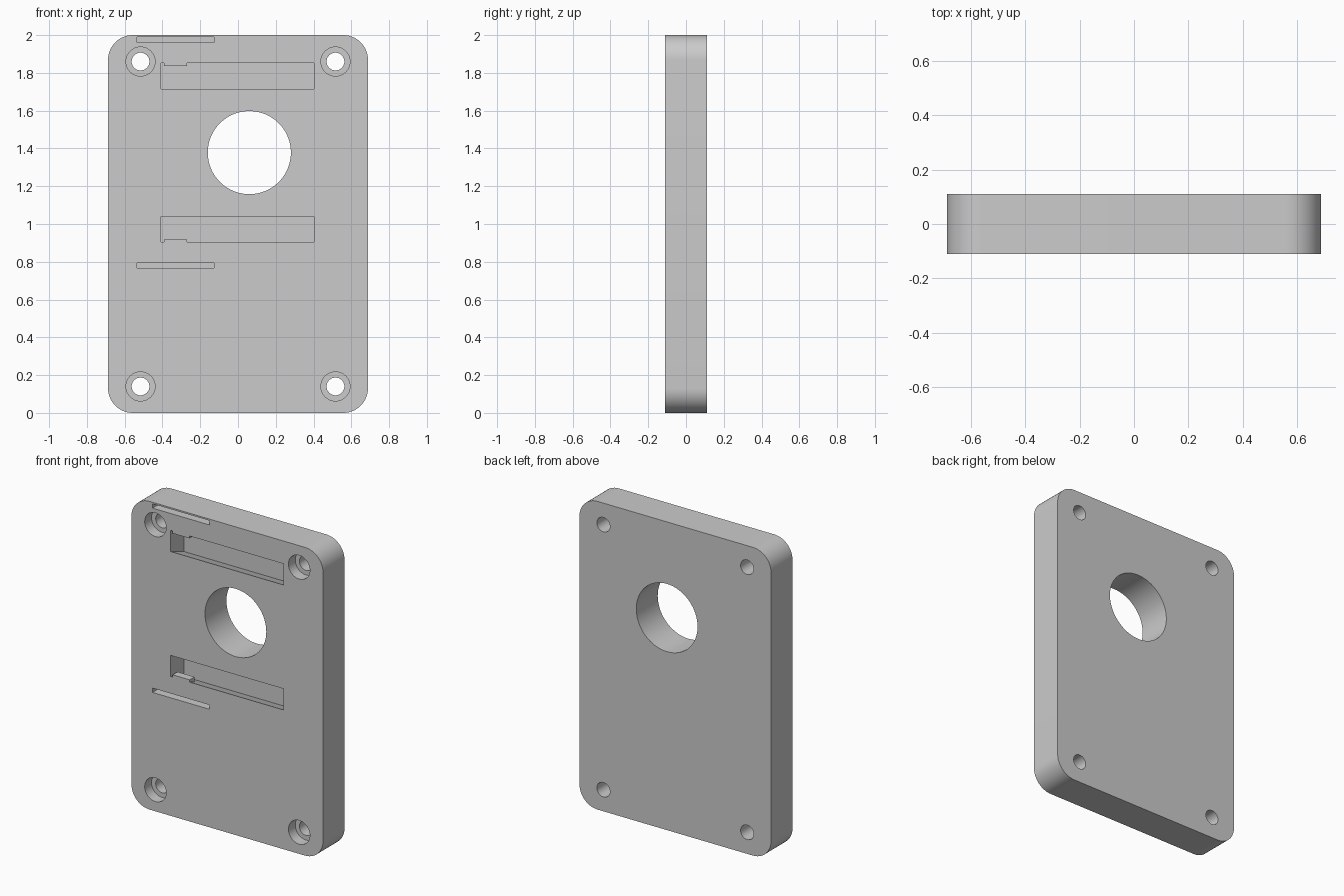
import bpy, bmesh, math

if "Cube" in bpy.data.objects:
    bpy.data.objects.remove(bpy.data.objects["Cube"])

FRONT, BACK = -0.11, 0.11
MID_Z = 1.378          # mirror height of the slots
EPS = 0.01


def loft(name, front, back, y0, y1):
    """Solid between two x-z outlines at depths y0 and y1."""
    bm = bmesh.new()
    a = [bm.verts.new((x, y0, z)) for x, z in front]
    b = [bm.verts.new((x, y1, z)) for x, z in back]
    bm.faces.new(a)
    bm.faces.new(b[::-1])
    n = len(a)
    for i in range(n):
        bm.faces.new((a[i], b[i], b[(i + 1) % n], a[(i + 1) % n]))
    bmesh.ops.recalc_face_normals(bm, faces=bm.faces)
    mesh = bpy.data.meshes.new(name)
    bm.to_mesh(mesh)
    bm.free()
    ob = bpy.data.objects.new(name, mesh)
    bpy.context.collection.objects.link(ob)
    return ob


def prism(name, pts, y0, y1):
    return loft(name, pts, pts, y0, y1)


def rect(x0, x1, z0, z1):
    return [(x0, z0), (x1, z0), (x1, z1), (x0, z1)]


def circle(cx, cz, r, n=48):
    return [(cx + r * math.cos(2 * math.pi * i / n),
             cz + r * math.sin(2 * math.pi * i / n)) for i in range(n)]


def rounded(x, z0, z1, r, steps=12):
    pts = []
    corners = [(x - r, z1 - r), (r - x, z1 - r), (r - x, z0 + r), (x - r, z0 + r)]
    for k, (cx, cz) in enumerate(corners):
        for i in range(steps + 1):
            t = math.pi / 2 * (k + i / steps)
            pts.append((cx + r * math.cos(t), cz + r * math.sin(t)))
    return pts


def cut(target, cutter):
    mod = target.modifiers.new("cut", 'BOOLEAN')
    mod.operation = 'DIFFERENCE'
    mod.solver = 'EXACT'
    mod.object = cutter
    bpy.context.view_layer.objects.active = target
    bpy.ops.object.modifier_apply(modifier=mod.name)
    bpy.data.objects.remove(cutter, do_unlink=True)


# Rounded plate
plate = prism("mounting_plate", rounded(0.688, 0, 2, 0.13), FRONT, BACK)

# Large round opening
cut(plate, prism("opening", circle(0.06, MID_Z, 0.22, 96), FRONT - EPS, BACK + EPS))

# Counterbored corner screw holes
for x in (-0.516, 0.516):
    for z in (0.14, 1.86):
        cut(plate, prism("counterbore", circle(x, z, 0.077), FRONT - EPS, FRONT + 0.07))
        cut(plate, prism("screw_hole", circle(x, z, 0.047), FRONT - EPS, BACK + EPS))

# Undercut pockets with a small lip, and thin slots, mirrored about the opening
depth, slope = 0.136, 0.38
for s in (1, -1):
    def span(x0, x1, lo, hi):
        return rect(x0, x1, MID_Z + s * lo, MID_Z + s * hi)
    g, h = -EPS * slope, depth * slope
    pocket = loft("pocket", span(-0.407, 0.402, 0.337 - g, 0.474 + g),
                  span(-0.407, 0.402, 0.337 - h, 0.474 + h), FRONT - EPS, FRONT + depth)
    lip = prism("lip", span(-0.392, -0.27, 0.459, 0.56), FRONT - 2 * EPS, FRONT + 0.05)
    cut(pocket, lip)
    cut(plate, pocket)
    cut(plate, prism("thin_slot", span(-0.536, -0.127, 0.584, 0.612), FRONT - EPS, FRONT + 0.1))

# Smooth round walls, sharp edges elsewhere
bpy.ops.object.select_all(action='DESELECT')
plate.select_set(True)
bpy.context.view_layer.objects.active = plate
bpy.ops.object.shade_smooth_by_angle(angle=math.radians(30))
